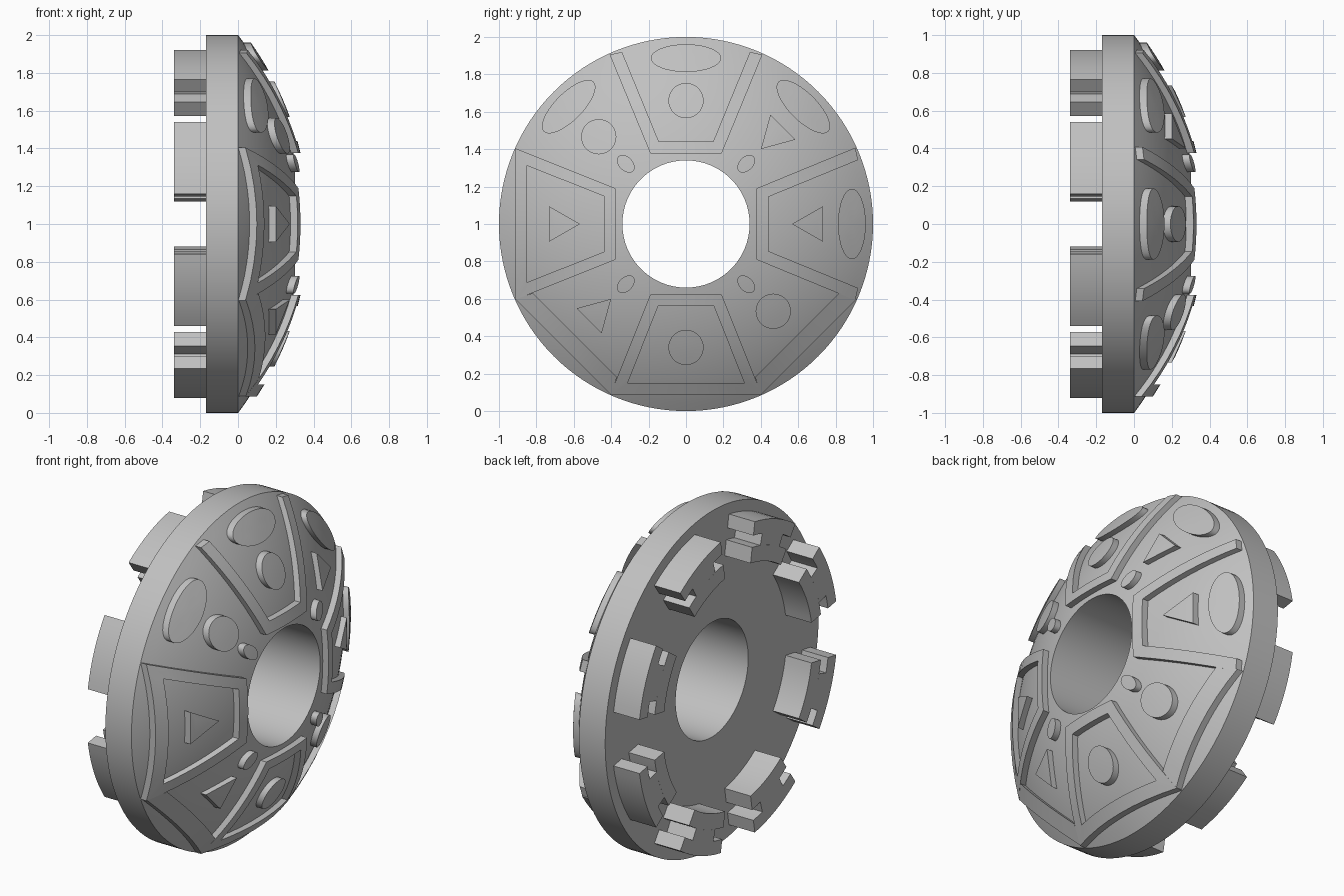
import bpy, bmesh, math
from mathutils import Vector

cube = bpy.data.objects.get("Cube")
if cube:
    bpy.data.objects.remove(cube)

BORE, RIM, BACK = 0.34, 1.0, -0.17
DOME_C, DOME_R = -1.324, 1.66     # centre and radius of the dome's sphere
RAISE, SINK = 0.038, 0.03

grey = bpy.data.materials.new("plain grey")
grey.use_nodes = True
colour = (0.53, 0.53, 0.53, 1)
grey.diffuse_color = colour
grey.node_tree.nodes["Principled BSDF"].inputs["Base Color"].default_value = colour


def dome_x(r):
    return math.sqrt(DOME_R ** 2 - r * r) + DOME_C


def finish(name, bm):
    bmesh.ops.recalc_face_normals(bm, faces=bm.faces)
    mesh = bpy.data.meshes.new(name)
    bm.to_mesh(mesh)
    bm.free()
    mesh.materials.append(grey)
    obj = bpy.data.objects.new(name, mesh)
    bpy.context.collection.objects.link(obj)
    bpy.ops.object.select_all(action='DESELECT')
    obj.select_set(True)
    bpy.context.view_layer.objects.active = obj
    bpy.ops.object.shade_smooth_by_angle(angle=math.radians(25))
    return obj


def turn(r, t, deg):
    """Radial and tangential offsets to the y, z plane."""
    a = math.radians(deg)
    return Vector((r * math.cos(a) - t * math.sin(a), r * math.sin(a) + t * math.cos(a)))


def on_dome(bm, p, lift):
    return bm.verts.new((dome_x(min(p.length, RIM)) + lift, p.x, p.y + 1))


def bridge(bm, a, b):
    n = len(a)
    for i in range(n):
        bm.faces.new((a[i], a[(i + 1) % n], b[(i + 1) % n], b[i]))


def lathe(name, profile, segments=128):
    bm = bmesh.new()
    rings = []
    for i in range(segments):
        a = math.tau * i / segments
        rings.append([bm.verts.new((x, r * math.cos(a), 1 + r * math.sin(a))) for x, r in profile])
    for i in range(segments):
        bridge(bm, rings[i], rings[(i + 1) % segments])
    return finish(name, bm)


def rib(name, outer, inner, deg, closed=False, steps=8):
    """Raised bar between two matching polylines, following the dome."""
    outer = [turn(r, t, deg) for r, t in outer]
    inner = [turn(r, t, deg) for r, t in inner]
    n = len(outer)
    bm = bmesh.new()
    stations = []
    for i in range(n if closed else n - 1):
        j = (i + 1) % n
        for s in range(steps):
            stations.append((outer[i].lerp(outer[j], s / steps), inner[i].lerp(inner[j], s / steps)))
    if not closed:
        stations.append((outer[-1], inner[-1]))
    rings = [[on_dome(bm, o, -SINK), on_dome(bm, o, RAISE),
              on_dome(bm, i, RAISE), on_dome(bm, i, -SINK)] for o, i in stations]
    for a, b in zip(rings, rings[1:]):
        bridge(bm, a, b)
    if closed:
        bridge(bm, rings[-1], rings[0])
    else:
        bm.faces.new(rings[0])
        bm.faces.new(rings[-1])
    finish(name, bm)


def plate(name, outline, deg):
    """Raised symbol with its face following the dome."""
    pts = [turn(r, t, deg) for r, t in outline]
    mid = sum(pts, Vector((0, 0))) / len(pts)
    bm = bmesh.new()
    base = [on_dome(bm, p, -SINK) for p in pts]
    edge = [on_dome(bm, p, RAISE) for p in pts]
    half = [on_dome(bm, mid.lerp(p, 0.5), RAISE) for p in pts]
    centre = on_dome(bm, mid, RAISE)
    bm.faces.new(base)
    bridge(bm, base, edge)
    bridge(bm, edge, half)
    for i in range(len(half)):
        bm.faces.new((half[i], half[(i + 1) % len(half)], centre))
    finish(name, bm)


def ellipse(r, radial, tangential, n=40):
    return [(r + radial * math.cos(math.tau * i / n), tangential * math.sin(math.tau * i / n))
            for i in range(n)]


# Disc with a flat back, a straight rim, a domed front and a bore
dome_radii = [RIM + (BORE - RIM) * i / 14 for i in range(15)]
lathe("domed_disc", [(BACK, BORE), (BACK, RIM)] + [(dome_x(r), r) for r in dome_radii])

# Open frames at the top and on the far side
for label, deg in (("top", 90), ("back", 0)):
    rib(label + "_open_frame",
        [(0.905, -0.408), (0.376, -0.19), (0.376, 0.19), (0.905, 0.408)],
        [(0.92, -0.342), (0.44, -0.145), (0.44, 0.145), (0.92, 0.342)], deg)

# Closed frames at the front and bottom
for label, deg in (("front", 180), ("bottom", 270)):
    rib(label + "_closed_frame",
        [(0.914, -0.405), (0.376, -0.19), (0.376, 0.19), (0.914, 0.405)],
        [(0.85, -0.312), (0.435, -0.147), (0.435, 0.147), (0.85, 0.312)], deg, closed=True)

# Straight bars joining the lower frames
for label, deg in (("front", 225), ("back", 315)):
    rib(label + "_lower_bar", [(0.929, -0.363), (0.929, 0.363)],
        [(0.841, -0.318), (0.841, 0.318)], deg)

# Long ovals near the rim
for deg in (0, 45, 90, 135):
    plate(f"rim_oval_{deg}", ellipse(0.887, 0.074, 0.188), deg)

# Round and triangular symbols
for deg in (90, 135, 270, 315):
    plate(f"round_symbol_{deg}", ellipse(0.66, 0.094, 0.094), deg)
for deg in (0, 45, 180, 225):
    plate(f"triangle_symbol_{deg}", [(0.567, 0), (0.733, -0.095), (0.733, 0.095)], deg)

# Small ovals around the bore
for deg in (45, 135, 225, 315):
    plate(f"bore_oval_{deg}", ellipse(0.455, 0.056, 0.037, 24), deg)


def back_lug(name, deg):
    """Curved block with a notch in each side."""
    wide, narrow = 12.7, 7
    sections = [(0.935, wide), (0.857, wide), (0.857, narrow),
                (0.79, narrow), (0.79, wide), (0.70, wide)]
    steps = 8
    bm = bmesh.new()

    def arc(r, half, x):
        return [bm.verts.new((x, *(turn(r, 0, deg + half * (2 * i / steps - 1)) + Vector((0, 1)))))
                for i in range(steps + 1)]

    # Stack of three arc bands: outer flange, web, inner flange
    for (r0, h0), (r1, h1) in zip(sections[::2], sections[1::2]):
        low = arc(r0, h0, BACK + 0.01) + arc(r1, h1, BACK + 0.01)[::-1]
        high = arc(r0, h0, 2 * BACK) + arc(r1, h1, 2 * BACK)[::-1]
        bridge(bm, low, high)
        bm.faces.new(low)
        bm.faces.new(high)
    finish(name, bm)


# Ring of lugs on the back
for k in range(8):
    back_lug(f"back_lug_{k + 1}", 22.5 + 45 * k)
